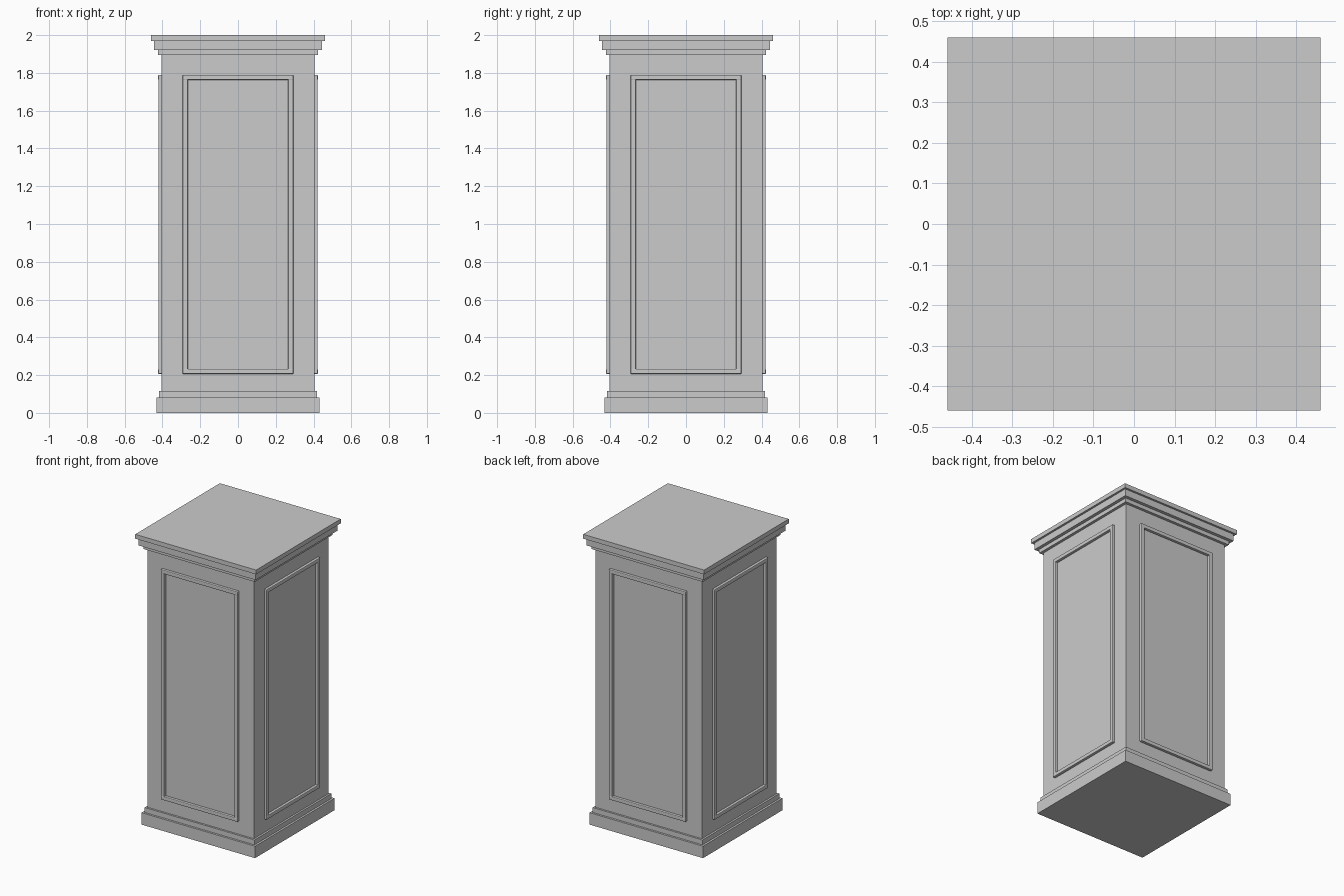
import bpy, bmesh
from math import pi
from mathutils import Matrix

if "Cube" in bpy.data.objects:
    bpy.data.objects.remove(bpy.data.objects["Cube"])


def box(name, x, y, z, bevel=0.0, turn=0.0):
    """Box spanning the given (min, max) ranges, turned about the z axis."""
    bm = bmesh.new()
    bmesh.ops.create_cube(bm, size=1)
    for v in bm.verts:
        v.co = [a + (b - a) * (c + 0.5) for (a, b), c in zip((x, y, z), v.co)]
    if bevel:
        bmesh.ops.bevel(bm, geom=bm.edges[:], offset=bevel, segments=2,
                        profile=0.5, affect='EDGES')
    bm.transform(Matrix.Rotation(turn, 4, 'Z'))
    mesh = bpy.data.meshes.new(name)
    bm.to_mesh(mesh)
    bm.free()
    ob = bpy.data.objects.new(name, mesh)
    bpy.context.collection.objects.link(ob)
    return ob


# Stacked square slabs: base, shaft and stepped cornice
for name, r, z0, z1 in [
    ("plinth", 0.432, 0.0, 0.082),
    ("base_step", 0.418, 0.082, 0.116),
    ("shaft", 0.405, 0.116, 1.895),
    ("cornice_lower", 0.424, 1.895, 1.922),
    ("cornice_middle", 0.446, 1.922, 1.97),
    ("top_slab", 0.46, 1.97, 2.0),
]:
    box(name, (-r, r), (-r, r), (z0, z1))

# Raised moulding frame on each of the four sides
OUT, W, Z0, Z1 = 0.293, 0.027, 0.206, 1.79
for i, side in enumerate(("front", "right", "back", "left")):
    turn = i * pi / 2
    depth = (-0.423, -0.395)
    for label, z in (("bottom", Z0), ("top", Z1 - W)):
        box(f"{side}_{label}_moulding", (-OUT, OUT), depth, (z, z + W), 0.005, turn)
    for label, x in (("left", -OUT), ("right", OUT - W)):
        box(f"{side}_{label}_moulding", (x, x + W), (-0.422, -0.395),
            (Z0 + 0.01, Z1 - 0.01), 0.005, turn)
